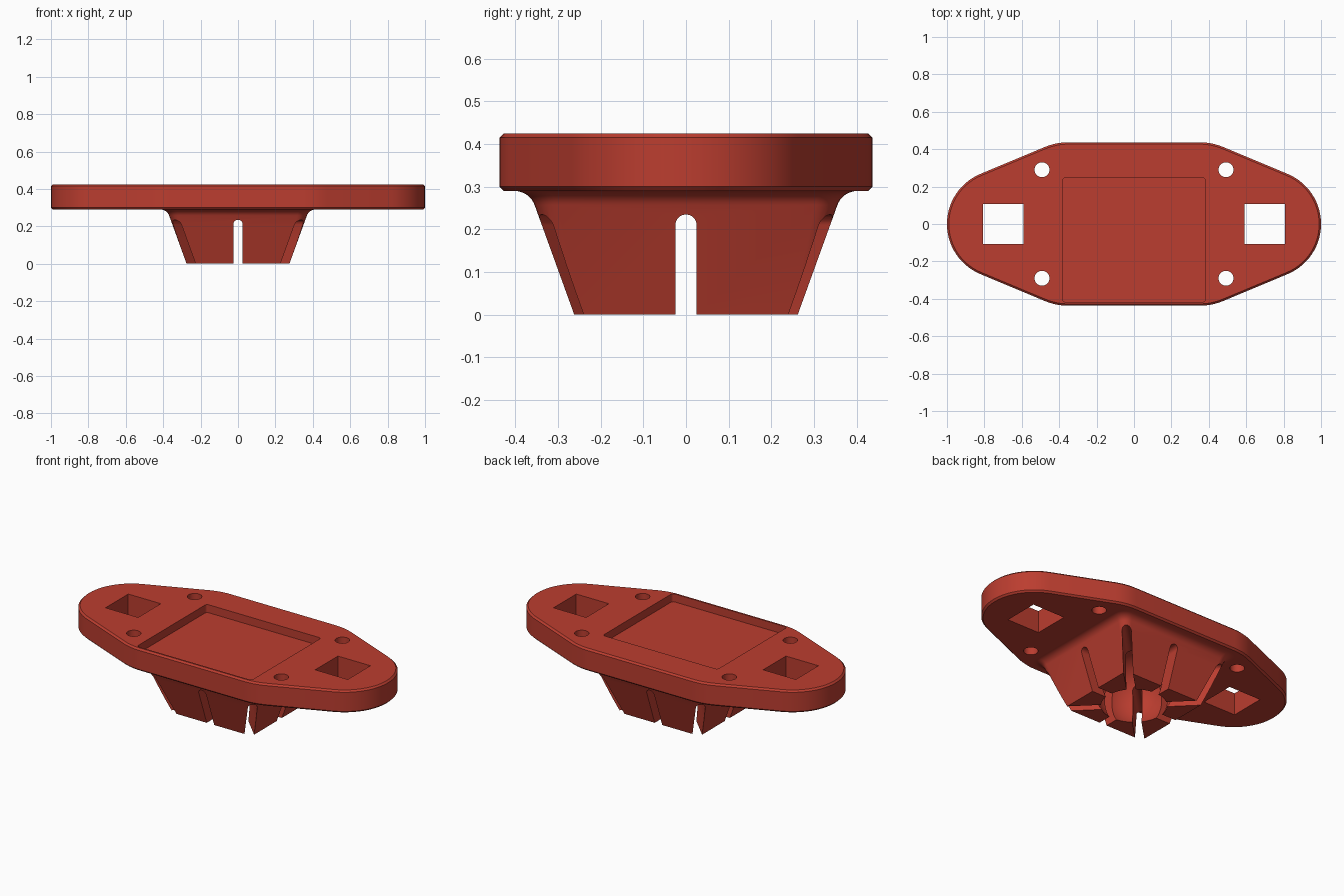
import bpy, bmesh, math
from mathutils import Matrix

if "Cube" in bpy.data.objects:
    bpy.data.objects.remove(bpy.data.objects["Cube"])

red = bpy.data.materials.new("brick red")
red.diffuse_color = (0.50, 0.047, 0.029, 1)
red.use_nodes = True
red.node_tree.nodes["Principled BSDF"].inputs["Base Color"].default_value = red.diffuse_color


def loft(name, rings):
    """Closed solid skinned through equal-length rings of 3D points."""
    bm = bmesh.new()
    loops = [[bm.verts.new(p) for p in ring] for ring in rings]
    for a, b in zip(loops, loops[1:]):
        for i in range(len(a)):
            j = (i + 1) % len(a)
            bm.faces.new((a[i], a[j], b[j], b[i]))
    bm.faces.new(loops[0][::-1])
    bm.faces.new(loops[-1])
    bmesh.ops.recalc_face_normals(bm, faces=bm.faces)
    mesh = bpy.data.meshes.new(name)
    bm.to_mesh(mesh)
    bm.free()
    mesh.materials.append(red)
    ob = bpy.data.objects.new(name, mesh)
    bpy.context.collection.objects.link(ob)
    return ob


def arc(cx, cy, r, a0, a1, n):
    return [(cx + r * math.cos(math.radians(a0 + (a1 - a0) * i / n)),
             cy + r * math.sin(math.radians(a0 + (a1 - a0) * i / n))) for i in range(n + 1)]


def rounded_rect(x0, x1, y0, y1, r, n=6):
    return (arc(x1 - r, y1 - r, r, 0, 90, n) + arc(x0 + r, y1 - r, r, 90, 180, n)
            + arc(x0 + r, y0 + r, r, 180, 270, n) + arc(x1 - r, y0 + r, r, 270, 360, n))


def at(pts, z):
    return [(x, y, z) for x, y in pts]


def boolean(target, tool, op):
    mod = target.modifiers.new(op, 'BOOLEAN')
    mod.operation, mod.object, mod.solver = op, tool, 'EXACT'
    bpy.context.view_layer.objects.active = target
    bpy.ops.object.modifier_apply(modifier=mod.name)
    bpy.data.objects.remove(tool)


# Flange outline: rounded ends joined to soft shoulders by tangent lines
def outline(inset):
    q = (arc(0.71, 0, 0.29 - inset, 0, 67.5, 14)
         + arc(0.35, 0.107, 0.33 - inset, 67.5, 90, 6))
    half = q + [(-x, y) for x, y in reversed(q)][:-1]
    return half + [(-x, -y) for x, y in half[:-1]] + [(-half[-1][0], -half[-1][1])]


C = 0.01  # edge chamfer
BOT, TOP = 0.29, 0.425
flange = loft("flange_with_socket", [
    at(outline(C), BOT), at(outline(0), BOT + C), at(outline(0), TOP - C), at(outline(C), TOP)])


# Tapered square socket with a fillet into the flange
def socket_ring(offset, z):
    hx, hy = 0.275 + offset, 0.262 + offset
    return at(rounded_rect(-hx, hx, -hy, hy, 0.015 + offset * 0.4), z)


R = 0.05
rings = [socket_ring(0, 0)]
for i in range(9):
    a = math.radians(70 * (1 - i / 8))
    rings.append(socket_ring(0.14 - R * math.sin(a), BOT - R * (1 - math.cos(a))))
rings.append(socket_ring(0.14, BOT + 0.04))
boolean(flange, loft("socket", rings), 'UNION')

# Spherical ball cavity, open at the bottom
bm = bmesh.new()
bmesh.ops.create_uvsphere(bm, u_segments=48, v_segments=24, radius=0.22,
                          matrix=Matrix.Translation((0, 0, 0.125)))
mesh = bpy.data.meshes.new("ball_cavity")
bm.to_mesh(mesh)
bm.free()
mesh.materials.append(red)
ball = bpy.data.objects.new("ball_cavity", mesh)
bpy.context.collection.objects.link(ball)
boolean(flange, ball, 'DIFFERENCE')

# Round-topped slots splitting the socket into eight fingers
profile = [(-0.025, -0.1), (0.025, -0.1)] + arc(0, 0.21, 0.025, 0, 180, 10)
for deg in (0, 45, 90, 135):
    slot = loft("slot", [[(x, y, z) for x, z in profile] for y in (-0.8, 0.8)])
    slot.data.transform(Matrix.Rotation(math.radians(deg), 4, 'Z'))
    boolean(flange, slot, 'DIFFERENCE')

# Shallow pocket in the top
pocket = rounded_rect(-0.382, 0.382, -0.417, 0.246, 0.015)
boolean(flange, loft("pocket", [at(pocket, TOP - 0.048), at(pocket, TOP + 0.1)]), 'DIFFERENCE')

# Square strap openings and round screw holes
for sx in (-1, 1):
    xs = sorted((sx * 0.59, sx * 0.807))
    square = [(xs[0], -0.108), (xs[1], -0.108), (xs[1], 0.108), (xs[0], 0.108)]
    boolean(flange, loft("opening", [at(square, 0.2), at(square, 0.5)]), 'DIFFERENCE')
    for sy in (-1, 1):
        hole = arc(sx * 0.492, sy * 0.29, 0.04, 0, 360, 32)[:-1]
        boolean(flange, loft("screw_hole", [at(hole, 0.2), at(hole, 0.5)]), 'DIFFERENCE')

# Smooth curved walls, keep edges crisp
bpy.ops.object.select_all(action='DESELECT')
flange.select_set(True)
bpy.context.view_layer.objects.active = flange
bpy.ops.object.shade_smooth_by_angle(angle=math.radians(30))
